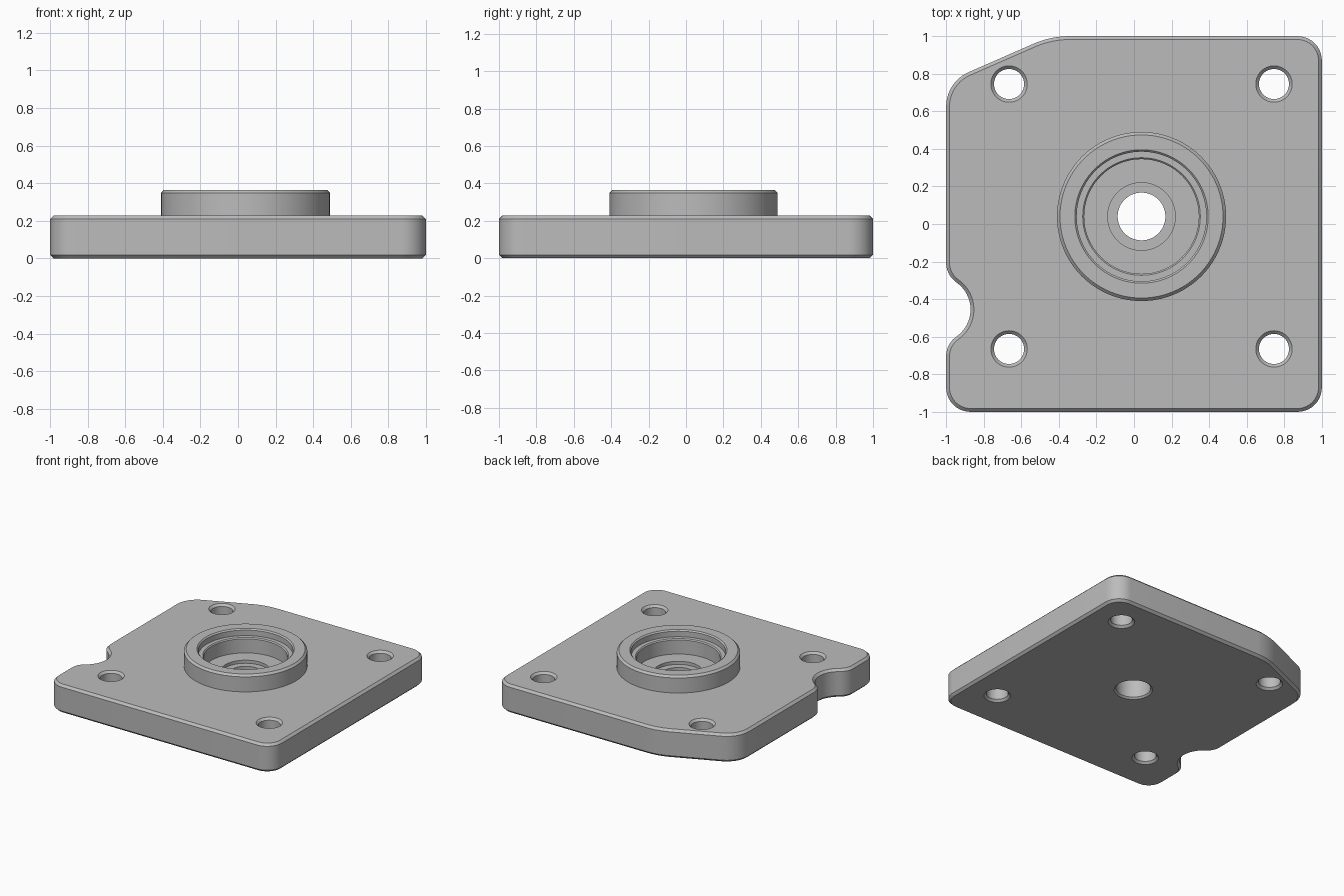
import bpy, bmesh
from math import sin, cos, radians, tau

cube = bpy.data.objects.get("Cube")
if cube:
    bpy.data.objects.remove(cube, do_unlink=True)

metal = bpy.data.materials.new("grey metal")
metal.use_nodes = True
GREY = (0.5, 0.5, 0.5, 1)
metal.diffuse_color = GREY
metal.node_tree.nodes["Principled BSDF"].inputs["Base Color"].default_value = GREY

HEIGHT, TOP, CHAMFER = 0.228, 0.365, 0.018
CENTRE = 0.04          # shared x and y of the boss and the bolt pattern
BOLT_OFFSET = 0.705


def arc(x, y, r, start, end, steps=10):
    angles = [radians(start + (end - start) * i / steps) for i in range(steps + 1)]
    return [(x + r * cos(a), y + r * sin(a)) for a in angles]


def add_object(name, bm):
    bmesh.ops.recalc_face_normals(bm, faces=bm.faces)
    mesh = bpy.data.meshes.new(name)
    bm.to_mesh(mesh)
    bm.free()
    mesh.materials.append(metal)
    obj = bpy.data.objects.new(name, mesh)
    bpy.context.collection.objects.link(obj)
    return obj


def turned(name, x, y, profile, sides=96):
    """Closed solid turned from (radius, z) pairs."""
    bm = bmesh.new()
    rings = [[bm.verts.new((x + r * cos(tau * i / sides), y + r * sin(tau * i / sides), z))
              for i in range(sides)] for r, z in profile]
    for low, high in zip(rings, rings[1:]):
        for i in range(sides):
            j = (i + 1) % sides
            bm.faces.new((low[i], low[j], high[j], high[i]))
    bm.faces.new(rings[0])
    bm.faces.new(rings[-1])
    return add_object(name, bm)


def combine(target, tool, operation):
    mod = target.modifiers.new(tool.name, "BOOLEAN")
    mod.operation, mod.solver, mod.object = operation, "EXACT", tool
    bpy.context.view_layer.objects.active = target
    bpy.ops.object.modifier_apply(modifier=mod.name)
    bpy.data.objects.remove(tool, do_unlink=True)


# Plate outline: rounded corners, one sloped corner, one scooped side
outline = (arc(0.87, -0.87, 0.13, -90, 0) + arc(0.87, 0.87, 0.13, 0, 90)
           + arc(-0.34, 0.51, 0.49, 90, 112) + arc(-0.8, 0.625, 0.2, 112, 180)
           + arc(-0.87, -0.205, 0.13, 180, 235) + arc(-1.045, -0.455, 0.175, 55, -55, 16)[1:-1]
           + arc(-0.87, -0.705, 0.13, 125, 180) + arc(-0.87, -0.87, 0.13, 180, 270))
bm = bmesh.new()
base = bm.faces.new([bm.verts.new((x, y, 0)) for x, y in outline])
lid = bmesh.ops.extrude_face_region(bm, geom=[base], use_keep_orig=True)
bmesh.ops.translate(bm, vec=(0, 0, HEIGHT),
                    verts=[v for v in lid["geom"] if isinstance(v, bmesh.types.BMVert)])
rim = [e for e in bm.edges if abs(e.verts[0].co.z - e.verts[1].co.z) < 1e-5]
bmesh.ops.bevel(bm, geom=rim, offset=CHAMFER, segments=1, affect="EDGES")
plate = add_object("flange_plate", bm)

# Raised round boss
boss = turned("boss", CENTRE, CENTRE,
              [(0.45, 0.1), (0.45, TOP - 0.016), (0.434, TOP)])
combine(plate, boss, "UNION")

# Stepped pocket and through hole
pocket = turned("pocket_cutter", CENTRE, CENTRE,
                [(0.15, -0.01), (0.127, 0.013), (0.127, 0.165), (0.18, 0.165), (0.18, 0.19),
                 (0.305, 0.19), (0.305, 0.303), (0.313, 0.311), (0.345, 0.311),
                 (0.345, TOP - 0.01), (0.365, TOP + 0.01)])
combine(plate, pocket, "DIFFERENCE")

# Four bolt holes, chamfered at both ends
for sx in (-1, 1):
    for sy in (-1, 1):
        hole = turned("bolt_hole_cutter", CENTRE + sx * BOLT_OFFSET, CENTRE + sy * BOLT_OFFSET,
                      [(0.107, -0.01), (0.08, 0.017), (0.08, HEIGHT - 0.017),
                       (0.107, HEIGHT + 0.01)], 48)
        combine(plate, hole, "DIFFERENCE")

bpy.ops.object.select_all(action="DESELECT")
plate.select_set(True)
bpy.context.view_layer.objects.active = plate
bpy.ops.object.shade_smooth_by_angle(angle=radians(25))
